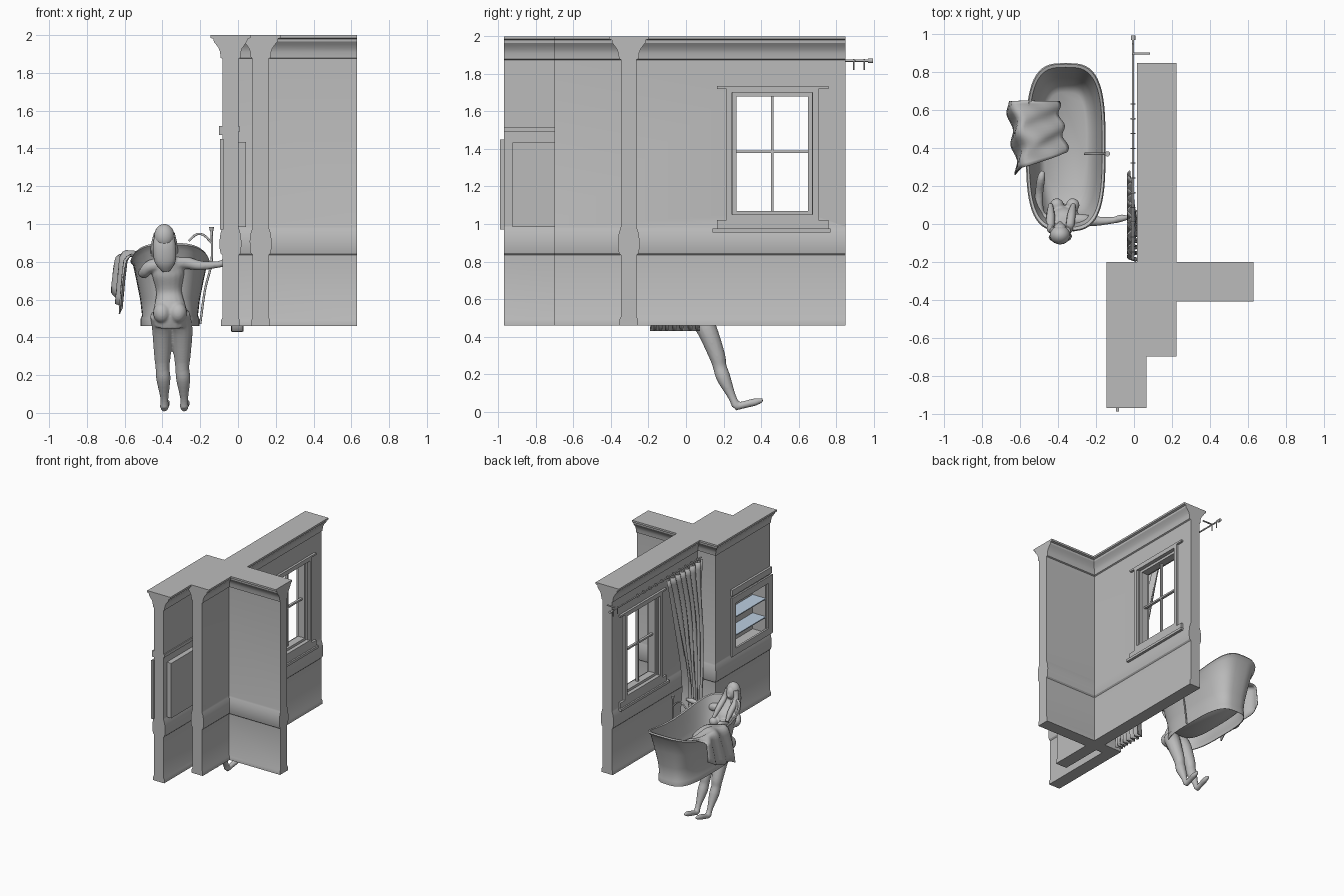
import bpy, bmesh, math
from mathutils import Vector

old = bpy.data.objects.get("Cube")
if old:
    bpy.data.objects.remove(old)


def material(name, rgb):
    m = bpy.data.materials.new(name)
    m.use_nodes = True
    m.diffuse_color = (*rgb, 1)
    m.node_tree.nodes["Principled BSDF"].inputs["Base Color"].default_value = (*rgb, 1)
    return m


GREY = material("plain grey", (0.5, 0.5, 0.5))
GLASS = material("pale blue glass", (0.5, 0.62, 0.75))


def finish(name, bm, mat=GREY, angle=40):
    bmesh.ops.recalc_face_normals(bm, faces=bm.faces)
    mesh = bpy.data.meshes.new(name)
    bm.to_mesh(mesh)
    bm.free()
    mesh.materials.append(mat)
    ob = bpy.data.objects.new(name, mesh)
    bpy.context.collection.objects.link(ob)
    bpy.ops.object.select_all(action="DESELECT")
    ob.select_set(True)
    bpy.context.view_layer.objects.active = ob
    if angle:
        bpy.ops.object.shade_smooth_by_angle(angle=math.radians(angle))
    return ob


def loft(bm, rings, close=True):
    """Skin a list of equal-length rings of points."""
    rows = [[bm.verts.new(p) for p in ring] for ring in rings]
    n = len(rows[0])
    for a, b in zip(rows, rows[1:]):
        for i in range(n if close else n - 1):
            bm.faces.new((a[i], a[(i + 1) % n], b[(i + 1) % n], b[i]))
    return rows


def box(name, x, y, z, mat=GREY):
    bm = bmesh.new()
    for v in bmesh.ops.create_cube(bm, size=1)["verts"]:
        v.co = [r[0] + (c + 0.5) * (r[1] - r[0]) for c, r in zip(v.co, (x, y, z))]
    return finish(name, bm, mat, 0)


def tube(name, pts, sides=12, bm=None, flat=1.0):
    """Round limb through (x, y, z, radius) points, smoothed along its length."""
    own = bm is None
    bm = bm or bmesh.new()
    P = [Vector(p) for p in pts]
    path = []
    for i in range(len(P) - 1):
        a, b, c, d = P[max(i - 1, 0)], P[i], P[i + 1], P[min(i + 2, len(P) - 1)]
        for k in range(5):
            t = k / 5
            path.append(0.5 * (2 * b + (c - a) * t + (2 * a - 5 * b + 4 * c - d) * t * t
                               + (3 * b - a - 3 * c + d) * t ** 3))
    path.append(P[-1])
    rings = []
    for i, p in enumerate(path):
        d = (path[min(i + 1, len(path) - 1)] - path[max(i - 1, 0)]).to_3d().normalized()
        u = d.cross(Vector((0, 1, 0)) if abs(d.y) < 0.8 else Vector((0, 0, 1))).normalized()
        w = d.cross(u)
        rings.append([p.to_3d() + p[3] * (u * math.cos(t) + w * flat * math.sin(t))
                      for t in (2 * math.pi * k / sides for k in range(sides))])
    rows = loft(bm, rings)
    bm.faces.new(rows[0])
    bm.faces.new(rows[-1][::-1])
    return finish(name, bm) if own else None


def ball(bm, c, r):
    for v in bmesh.ops.create_uvsphere(bm, u_segments=20, v_segments=12, radius=1)["verts"]:
        v.co = [a + b * s for a, b, s in zip(c, v.co, r)]


# Walls: one moulded profile (half thickness, height) swept along mitred paths
PROFILE = [(.05, .46), (.05, .49), (.042, .505), (.042, .835), (.052, .845), (.057, .87), (.058, .91),
           (.053, .95), (.045, .975), (.042, .985), (.042, 1.875), (.052, 1.88), (.055, 1.91),
           (.062, 1.93), (.076, 1.95), (.088, 1.965), (.09, 1.98), (.105, 1.985), (.105, 2)]


def wall(name, path):
    P = [Vector(p) for p in path]
    dirs = [(b - a).normalized() for a, b in zip(P, P[1:])]
    norm = [Vector((-d.y, d.x)) for d in dirs]
    section = [(h, z) for h, z in PROFILE] + [(-h, z) for h, z in reversed(PROFILE)]
    rings = []
    for i, p in enumerate(P):
        a, b = norm[max(i - 1, 0)], norm[min(i, len(norm) - 1)]
        m = (a + b) / (1 + a.dot(b))
        rings.append([(*(p + m * h), z) for h, z in section])
    bm = bmesh.new()
    rows = loft(bm, rings)
    bm.faces.new(rows[0])
    bm.faces.new(rows[-1])
    return finish(name, bm, angle=30)


def cut(ob, x, y, z):
    cutter = box("cutter", x, y, z)
    cutter.hide_render = True
    mod = ob.modifiers.new("opening", "BOOLEAN")
    mod.object, mod.solver = cutter, "EXACT"
    bpy.context.view_layer.objects.active = ob
    bpy.ops.object.modifier_apply(modifier=mod.name)
    bpy.data.objects.remove(cutter)


window_wall = wall("window_wall", [(.12, -.7), (.12, .85)])
corner_wall = wall("corner_wall", [(-.04, -.97), (-.04, -.305), (.63, -.305)])
cut(window_wall, (0, .3), (.25, .67), (1.05, 1.7))
cut(corner_wall, (-.2, .1), (-.92, -.5), (.99, 1.43))


def frame(name, x, y, z, w):
    """Four-sided frame whose outer size is y by z."""
    for i, (a, b) in enumerate([((y[0], y[0] + w), z), ((y[1] - w, y[1]), z),
                                ((y[0] + w, y[1] - w), (z[0], z[0] + w)),
                                ((y[0] + w, y[1] - w), (z[1] - w, z[1]))]):
        box(f"{name}_{i}", x, a, b)


# Window
frame("window_sash", (.09, .15), (.22, .70), (1.02, 1.73), .05)
for side, x in (("left", (.162, .18)), ("right", (.06, .078))):
    frame(f"window_casing_{side}", x, (.215, .705), (1.02, 1.73), .03)
    box(f"window_sill_{side}", (x[0] - .012, x[1] + .012), (.14, .77), (.955, .975))
    box(f"window_apron_{side}", x, (.165, .76), (.975, 1.02))
    box(f"window_head_{side}", x, (.165, .76), (1.72, 1.735))
box("window_mullion", (.11, .13), (.453, .467), (1.05, 1.7))
box("window_crossbar", (.11, .13), (.25, .67), (1.378, 1.392))

# Recessed cabinet with glass shelves
frame("cabinet_trim", (-.095, -.078), (-.99, -.46), (.97, 1.45), .055)
frame("cabinet_side", (-.08, .04), (-.925, -.495), (.985, 1.435), .012)
box("cabinet_back", (.034, .042), (-.925, -.495), (.985, 1.435))
box("cabinet_crown", (-.1, -.078), (-.97, -.46), (1.47, 1.52))
box("cabinet_ledge", (0, .01), (-.97, -.48), (1.49, 1.515))
for i, z in enumerate((1.12, 1.27)):
    box(f"glass_shelf_{i}", (-.085, .034), (-.913, -.507), (z, z + .008), GLASS)

# Curtain rod, rings and bracket
tube("curtain_rod", [(-.005, -.19, 1.87, .006), (-.005, .98, 1.87, .006)])
tube("rod_finial", [(-.005, .97, 1.87, .012), (-.005, .995, 1.87, .012)])
tube("rod_bracket", [(-.005, .9, 1.87, .006), (.085, .9, 1.87, .006)])
for i in range(11):
    y = -.15 + i * .078
    tube(f"curtain_ring_{i}", [(-.005, y, 1.87, .014), (-.005, y + .006, 1.87, .014)])
for i, y in enumerate((.895, .95)):
    tube(f"rod_drop_{i}", [(-.005, y, 1.88, .004), (-.005, y, 1.82, .004)])

# Gathered curtain
rings = []
for j in range(25):
    t = j / 24
    edge = .29 - .26 * math.sin(min(t * 1.25, 1) * math.pi / 2) + .12 * max(t - .7, 0)
    rings.append([(-.02 + (.012 + .018 * t) * math.sin(s * 44 + 2 * t) + .02 * t,
                   -.19 + s * (edge + .19) + .01 * math.sin(9 * t + 5 * s), 1.86 - 1.43 * t)
                  for s in (k / 60 for k in range(61))])
bm = bmesh.new()
loft(bm, rings, False)
curtain = finish("curtain", bm, angle=60)
curtain.modifiers.new("cloth", "SOLIDIFY").thickness = .006

# Bathtub: rounded rings (half width, half length, height, end rise)
TUB = [(.15, .345, .462, 0), (.155, .35, .46, 0), (.155, .35, .5, 0), (.148, .345, .515, 0),
       (.158, .355, .6, .01), (.178, .385, .7, .04), (.195, .42, .78, .08), (.204, .436, .79, .09),
       (.21, .444, .8, .09), (.204, .438, .81, .09), (.192, .422, .805, .09), (.182, .4, .75, .07),
       (.162, .365, .65, .03), (.14, .33, .56, 0), (.11, .29, .53, 0)]
rings = []
for a, b, z, rise in TUB:
    ring = []
    for k in range(56):
        c, s = math.cos(k * math.pi / 28), math.sin(k * math.pi / 28)
        px = math.copysign(abs(c) ** .62, c)
        py = math.copysign(abs(s) ** .62, s)
        ring.append((-.36 + a * px, .405 + b * py, z + rise * py * py))
    rings.append(ring)
bm = bmesh.new()
rows = loft(bm, rings)
bm.faces.new(rows[-1])
finish("bathtub", bm, angle=50)

# Standing tap with curved spout
tube("tap_pipe", [(-.2, .37, .47, .006), (-.175, .37, .65, .006), (-.14, .37, .8, .006), (-.14, .37, .98, .006)])
tube("tap_spout", [(-.14, .37, .9, .006), (-.18, .37, .94, .006), (-.22, .37, .945, .006), (-.26, .37, .91, .006)])
tube("tap_handle", [(-.14, .37, .96, .008), (-.14, .37, .985, .014)])

# Towel draped over the rim
rings = []
for j in range(21):
    u, row = j / 20, []
    for k in range(21):
        v = k / 20
        x = -.35 - .05 * v - .24 * min(u / .7, 1) - .03 * max(u - .7, 0) / .3
        y = .38 + .27 * v - .12 * u * (1 - v)
        over = max(u - .62, 0) / .38
        z = .74 + .11 * math.sin(min(u / .62, 1) * math.pi / 2) - .33 * (1 - .45 * v) * over ** 1.4
        fold = math.sin(15 * v + 5 * u) * .012
        row.append((x + fold, y, z + .012 * math.sin(9 * u - 7 * v)))
    rings.append(row)
bm = bmesh.new()
loft(bm, rings, False)
finish("towel", bm, angle=60).modifiers.new("cloth", "SOLIDIFY").thickness = .008

# Bather: limbs and trunk fused into one smooth body
bm = bmesh.new()
tube("", [(-.36, .06, .46, .085), (-.36, .04, .54, .09), (-.365, .05, .64, .068), (-.37, .03, .74, .085),
          (-.375, .0, .8, .06), (-.385, -.03, .87, .026)], 16, bm, .7)
ball(bm, (-.39, -.04, .92), (.04, .048, .06))
ball(bm, (-.39, .005, .905), (.012, .014, .012))
for s, x in ((-1, -.4), (1, -.295)):
    ball(bm, (-.365 + s * .042, .1, .72), (.036, .036, .036))
    ball(bm, (-.36 + s * .042, .01, .53), (.048, .05, .055))
    tube("", [(-.36 + s * .045, .06, .52, .06), (x, .11, .44, .055), (x, .165, .3, .044), (x, .18, .24, .037),
              (x + .005, .2, .18, .038), (x + .01, .245, .08, .022), (x + .01, .268, .03, .024)], 14, bm)
    tube("", [(x + .01, .26, .025, .02), (x + .015, .32, .04, .02), (x + .02, .37, .052, .02),
              (x + .02, .41, .062, .01)], 12, bm)
tube("", [(-.36, .01, .79, .04), (-.28, .02, .795, .034), (-.2, .015, .78, .026), (-.11, .02, .785, .018),
          (-.07, .03, .795, .02), (-.025, .035, .8, .01)], 12, bm)
tube("", [(-.38, .01, .79, .04), (-.465, .02, .775, .034), (-.5, .06, .74, .028), (-.5, .16, .76, .022),
          (-.49, .24, .8, .022), (-.48, .28, .8, .012)], 12, bm)
body = finish("bather", bm)
remesh = body.modifiers.new("fuse", "REMESH")
remesh.mode, remesh.voxel_size, remesh.use_smooth_shade = "VOXEL", .007, True
smooth = body.modifiers.new("soften", "SMOOTH")
smooth.iterations = 3

# Long hair
bm = bmesh.new()
ball(bm, (-.39, -.058, .935), (.054, .05, .065))
tube("", [(-.39, -.06, .95, .05), (-.39, -.07, .88, .06), (-.385, -.06, .8, .055), (-.38, -.045, .75, .02)], 14, bm, .5)
for s in (-1, 1):
    tube("", [(-.39 + s * .035, -.035, .95, .02), (-.39 + s * .05, -.02, .88, .022),
              (-.385 + s * .055, .05, .81, .022), (-.38 + s * .06, .1, .75, .012)], 10, bm)
finish("hair", bm, angle=60)
